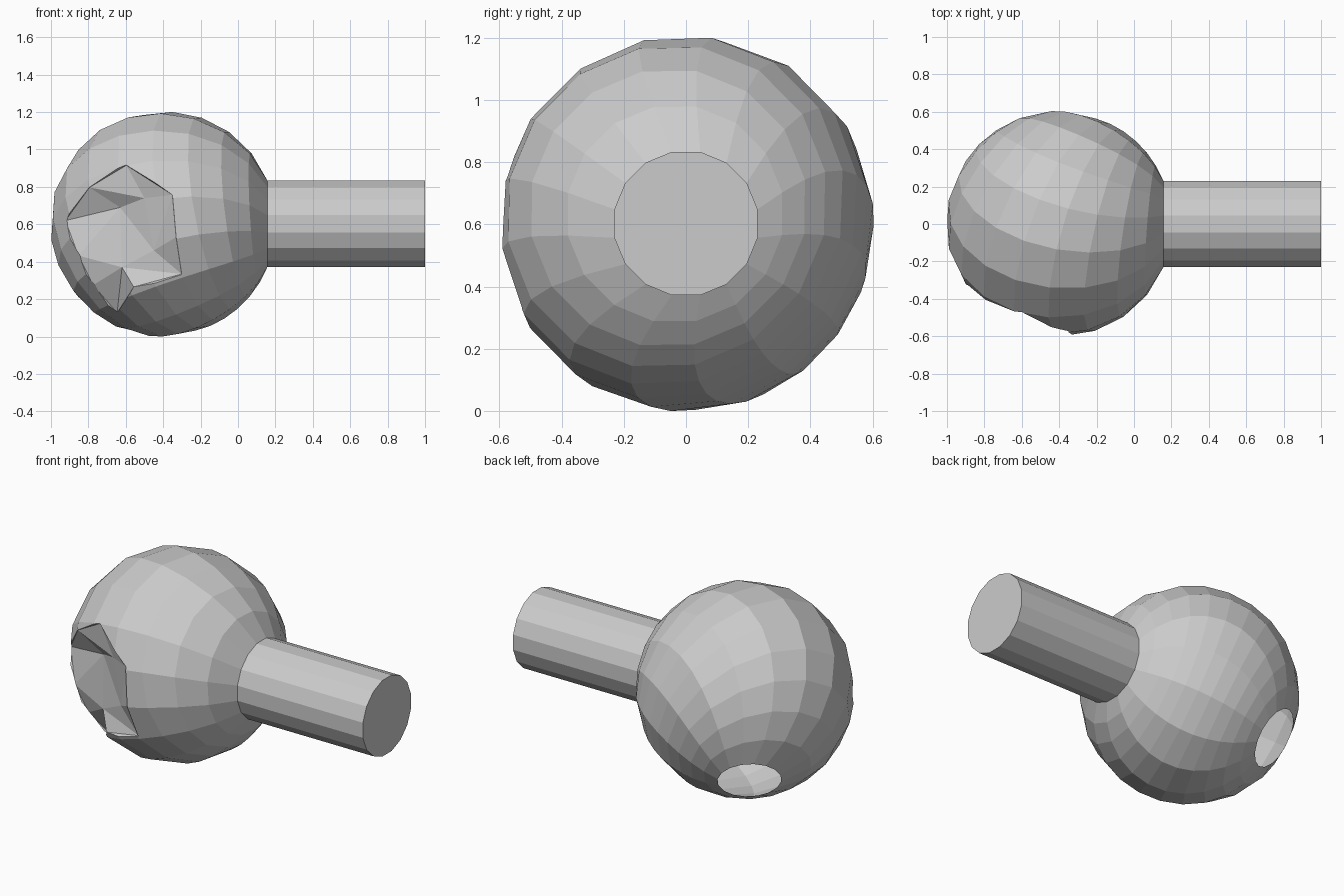
import bpy, bmesh, math
from mathutils import Vector, Quaternion

if "Cube" in bpy.data.objects:
    bpy.data.objects.remove(bpy.data.objects["Cube"])

R, HANDLE_R, SIDES, RINGS = 0.605, 0.235, 16, 11
CENTRE = Vector((-0.4, 0, 0.603))
X = Vector((1, 0, 0))
HOLE = Vector((-0.5, 0.65, -0.57)).normalized()

grey = bpy.data.materials.new("plain grey")
grey.use_nodes = True
grey.diffuse_color = (0.6, 0.6, 0.6, 1)
grey.node_tree.nodes["Principled BSDF"].inputs["Base Color"].default_value = (0.6, 0.6, 0.6, 1)


def make(name, bm):
    bmesh.ops.recalc_face_normals(bm, faces=bm.faces)
    mesh = bpy.data.meshes.new(name)
    bm.to_mesh(mesh)
    bm.free()
    mesh.materials.append(grey)
    ob = bpy.data.objects.new(name, mesh)
    bpy.context.collection.objects.link(ob)
    return ob


def ring(bm, radius, offset, turn):
    # Circle of vertices about x, turned about the ball centre
    out = []
    for i in range(SIDES):
        a = math.tau * (i + 0.5) / SIDES
        p = Vector((offset, radius * math.cos(a), radius * math.sin(a)))
        out.append(bm.verts.new(CENTRE + turn @ p))
    return out


def bridge(bm, a, b):
    for i in range(SIDES):
        j = (i + 1) % SIDES
        bm.faces.new((a[i], a[j], b[j], b[i]))


# Ball: rings lean gradually from the handle axis to the hole axis
bm = bmesh.new()
lean = X.rotation_difference(-HOLE)
first, last = math.asin(HANDLE_R / R), math.radians(163)
rings = []
for k in range(RINGS + 1):
    t = k / RINGS
    polar = first + (last - first) * t
    turn = Quaternion().slerp(lean, t)
    rings.append(ring(bm, R * math.sin(polar), R * math.cos(polar), turn))
for a, b in zip(rings, rings[1:]):
    bridge(bm, a, b)
bm.faces.new(rings[0])
bm.faces.new(rings[-1])
ball = make("ball", bm)

# Dent cutter: a crumpled floor closed by a lid outside the ball
RIM = [(-.93, .62), (-.8, .8), (-.6, .92), (-.35, .76), (-.33, .53),
       (-.3, .33), (-.56, .26), (-.65, .12), (-.78, .27), (-.86, .43)]
A, B, C, D, E, F, N, G, M, L = range(10)
H, I, J, K = range(10, 14)
INNER = [(-.5, -.48, .74), (-.63, -.39, .69), (-.45, -.48, .46), (-.62, -.41, .37)]
FLOOR = [(B, H, I), (A, B, I), (C, H, B), (C, D, H), (D, J, H), (D, E, J), (E, F, J),
         (J, F, K), (K, F, N), (K, N, G), (K, G, M), (K, M, L), (I, L, A), (I, K, L),
         (I, J, K), (I, H, J)]
bm = bmesh.new()
verts = []
for x, z in RIM:
    d = Vector((x, 0, z)) - CENTRE
    d.y = -math.sqrt(max(R * R - d.x ** 2 - d.z ** 2, 0))
    verts.append(bm.verts.new(CENTRE + d * 0.985))
verts += [bm.verts.new(p) for p in INNER]
lid = [bm.verts.new(CENTRE + (v.co - CENTRE) * 1.6) for v in verts]
for f in FLOOR:
    bm.faces.new([verts[i] for i in f])
    bm.faces.new([lid[i] for i in reversed(f)])
for i in range(len(RIM)):
    j = (i + 1) % len(RIM)
    bm.faces.new((verts[i], verts[j], lid[j], lid[i]))
cutter = make("dent_cutter", bm)
cutter.hide_render = True

cut = ball.modifiers.new("dent", 'BOOLEAN')
cut.operation = 'DIFFERENCE'
cut.solver = 'EXACT'
cut.object = cutter
bpy.context.view_layer.objects.active = ball
bpy.ops.object.modifier_apply(modifier=cut.name)
bpy.data.objects.remove(cutter)

# Open the ball at the hole and under the handle
bm = bmesh.new()
bm.from_mesh(ball.data)
caps = []
for f in bm.faces:
    for axis, angle in ((X, first), (-HOLE, last)):
        centre = CENTRE + axis * R * math.cos(angle)
        if (f.calc_center_median() - centre).length < 0.06:
            caps.append(f)
bmesh.ops.delete(bm, geom=caps, context='FACES')
bm.to_mesh(ball.data)
bm.free()

# Handle: straight rod, closed at its outer end
bm = bmesh.new()
inner = ring(bm, HANDLE_R, R * math.cos(first), Quaternion())
outer = ring(bm, HANDLE_R, 1.4, Quaternion())
bridge(bm, inner, outer)
bm.faces.new(outer)
make("handle", bm)
